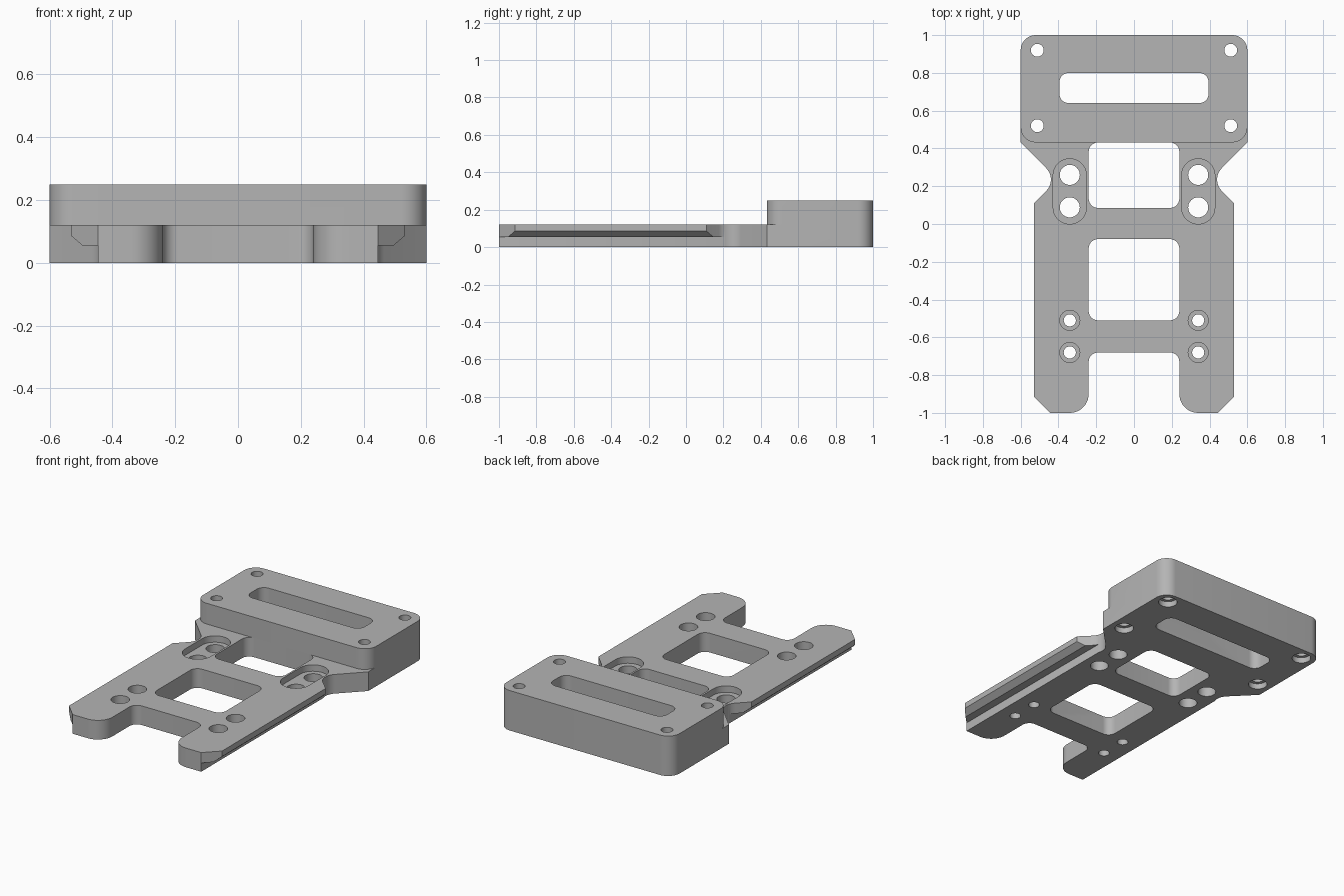
import bpy
import bmesh
from math import cos, sin, pi, tan
from mathutils import Vector

cube = bpy.data.objects.get("Cube")
if cube:
    bpy.data.objects.remove(cube, do_unlink=True)

grey = bpy.data.materials.new("machined grey")
grey.use_nodes = True
colour = (0.46, 0.46, 0.46, 1)
grey.diffuse_color = colour
grey.node_tree.nodes["Principled BSDF"].inputs["Base Color"].default_value = colour


def rounded(corners, steps=10):
    """Outline from (x, y, radius) corners, each replaced by an arc."""
    out = []
    for i, (x, y, r) in enumerate(corners):
        p = Vector((x, y))
        if r == 0:
            out.append(p)
            continue
        a = (Vector(corners[i - 1][:2]) - p).normalized()
        b = (Vector(corners[(i + 1) % len(corners)][:2]) - p).normalized()
        half = a.angle(b) / 2
        start = p + a * (r / tan(half))
        centre = p + (a + b).normalized() * (r / sin(half))
        u = start - centre
        v = -a * r
        sweep = pi - 2 * half
        for k in range(steps + 1):
            t = sweep * k / steps
            out.append(centre + u * cos(t) + v * sin(t))
    return out


def make(name, verts):
    """Solid from a planar loop, paired with the extrusion vector."""
    loop, push = verts
    bm = bmesh.new()
    face = bm.faces.new([bm.verts.new(v) for v in loop])
    ext = bmesh.ops.extrude_face_region(bm, geom=[face])
    moved = [g for g in ext["geom"] if isinstance(g, bmesh.types.BMVert)]
    bmesh.ops.translate(bm, verts=moved, vec=push)
    bmesh.ops.recalc_face_normals(bm, faces=bm.faces)
    mesh = bpy.data.meshes.new(name)
    bm.to_mesh(mesh)
    bm.free()
    mesh.materials.append(grey)
    obj = bpy.data.objects.new(name, mesh)
    bpy.context.collection.objects.link(obj)
    return obj


def slab(name, outline, z0, z1):
    return make(name, ([(p[0], p[1], z0) for p in outline], (0, 0, z1 - z0)))


def box(x0, x1, y0, y1, r):
    return rounded([(x0, y0, r), (x1, y0, r), (x1, y1, r), (x0, y1, r)])


def disc(x, y, r, n=40):
    return [(x + r * cos(2 * pi * k / n), y + r * sin(2 * pi * k / n)) for k in range(n)]


def combine(target, tool, operation="DIFFERENCE"):
    mod = target.modifiers.new("shape", "BOOLEAN")
    mod.operation = operation
    mod.solver = "EXACT"
    mod.object = tool
    bpy.context.view_layer.objects.active = target
    bpy.ops.object.modifier_apply(modifier=mod.name)
    bpy.data.objects.remove(tool, do_unlink=True)


def cut(target, outline, z0, z1):
    combine(target, slab("cutter", outline, z0, z1))


TOP, HIGH, STEP = 0.12, 0.25, 0.432

# Forked base plate, right half outline mirrored
half = [(0.24, -0.68, 0.05), (0.24, -1, 0.1), (0.445, -1, 0), (0.53, -0.915, 0),
        (0.53, 0.11, 0), (0.405, 0.235, 0.085), (0.6, STEP, 0), (0.6, 1, 0.08)]
whole = half + [(-x, y, r) for x, y, r in reversed(half)]
plate = slab("mounting_plate", rounded(whole), 0, TOP)

# Square windows
cut(plate, box(-0.24, 0.24, -0.51, -0.08, 0.05), -0.1, 0.3)
cut(plate, box(-0.24, 0.24, 0.085, STEP, 0.05), -0.1, 0.3)

# Undercut side rails
for s in (-1, 1):
    profile = [(0.445, -0.1), (0.445, 0.055), (0.495, 0.055), (0.60, 0.145), (0.7, -0.1)]
    combine(plate, make("cutter", ([(s * x, -1.1, z) for x, z in profile], (0, 1.335, 0))))

# Raised rear block
combine(plate, slab("raised_block", box(-0.6, 0.6, STEP, 1, 0.08), TOP, HIGH), "UNION")
cut(plate, box(-0.395, 0.395, 0.64, 0.80, 0.05), -0.1, 0.4)

for s in (-1, 1):
    # Block screw holes, counterbored underneath
    for y in (0.52, 0.92):
        cut(plate, disc(s * 0.512, y, 0.034), -0.1, 0.4)
        cut(plate, disc(s * 0.512, y, 0.055), -0.1, 0.035)
    # Fork screw holes, counterbored on top
    for y in (-0.68, -0.51):
        cut(plate, disc(s * 0.34, y, 0.032), -0.1, 0.3)
        cut(plate, disc(s * 0.34, y, 0.053), 0.05, 0.3)
    # Recessed slots with paired holes
    cut(plate, box(s * 0.34 - 0.088, s * 0.34 + 0.088, 0.0, 0.345, 0.0875), 0.08, 0.3)
    for y in (0.088, 0.26):
        cut(plate, disc(s * 0.34, y, 0.053), -0.1, 0.3)

bpy.ops.object.select_all(action="DESELECT")
plate.select_set(True)
bpy.context.view_layer.objects.active = plate
bpy.ops.object.shade_smooth_by_angle(angle=pi / 6)
